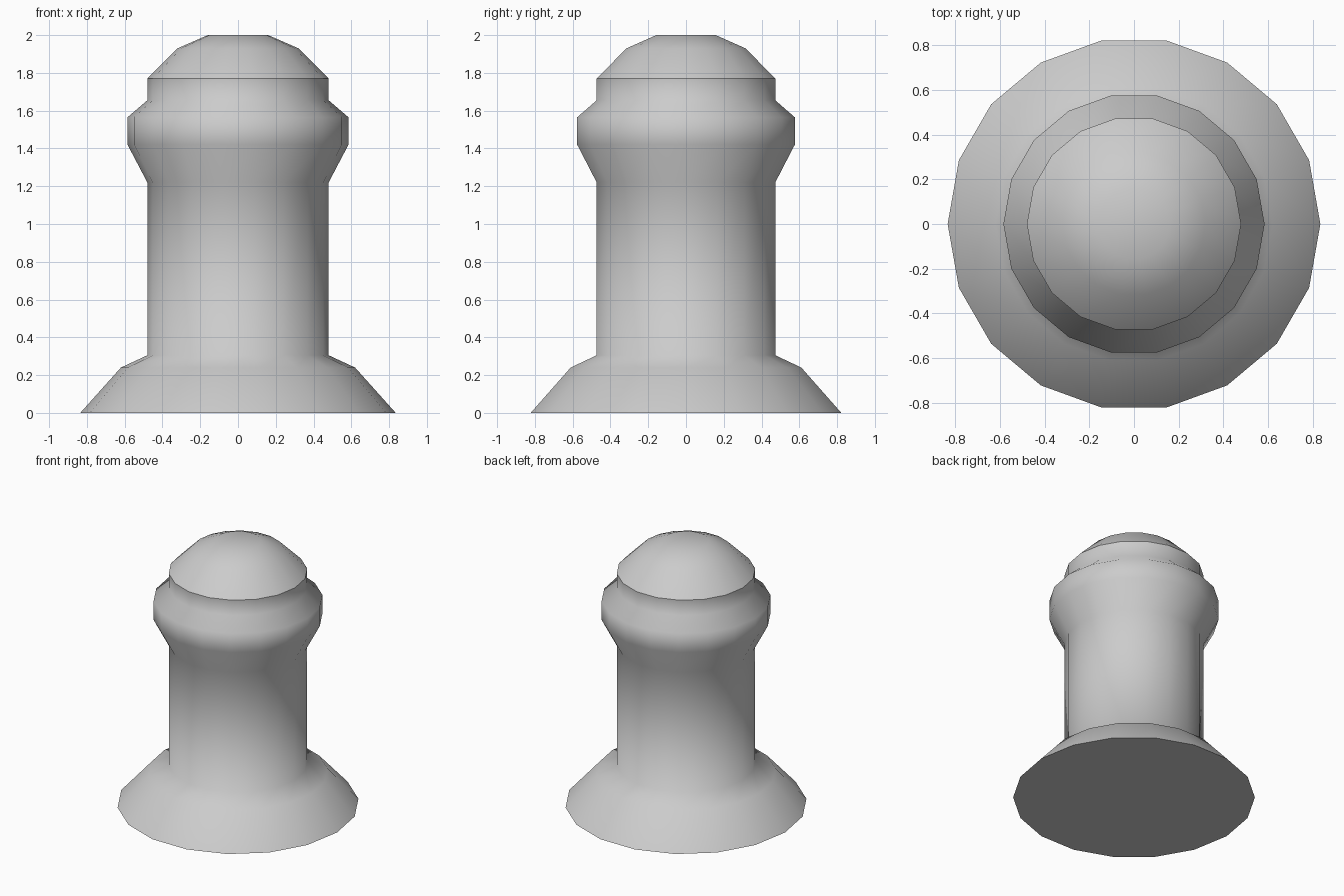
import bpy
import bmesh
from math import cos, sin, tau

if "Cube" in bpy.data.objects:
    bpy.data.objects.remove(bpy.data.objects["Cube"])

SIDES = 18


def lathe(name, profile, close_bottom=False, close_top=False):
    """Revolve a (radius, z) profile, smooth sides with flat end caps."""
    bm = bmesh.new()
    rings = [[bm.verts.new((r * cos(tau * i / SIDES), r * sin(tau * i / SIDES), z))
              for i in range(SIDES)] for r, z in profile]
    for low, high in zip(rings, rings[1:]):
        for i in range(SIDES):
            j = (i + 1) % SIDES
            bm.faces.new((low[i], low[j], high[j], high[i])).smooth = True
    if close_bottom:
        bm.faces.new(rings[0][::-1])
        for a, b in zip(rings[0], rings[0][1:] + rings[0][:1]):
            bm.edges.get((a, b)).smooth = False
    if close_top:
        bm.faces.new(rings[-1]).smooth = True
    mesh = bpy.data.meshes.new(name)
    bm.to_mesh(mesh)
    bm.free()
    obj = bpy.data.objects.new(name, mesh)
    bpy.context.collection.objects.link(obj)
    return obj


# Flared foot, straight shaft and raised collar
lathe("bollard_post", [(0.835, 0), (0.62, 0.24), (0.48, 0.305), (0.48, 1.22),
                       (0.585, 1.42), (0.585, 1.565), (0.48, 1.655), (0.48, 1.77)],
      close_bottom=True)

# Rounded top, with a crisp rim where it meets the post
lathe("domed_cap", [(0.48, 1.77), (0.32, 1.93), (0.16, 2.0)], close_top=True)
